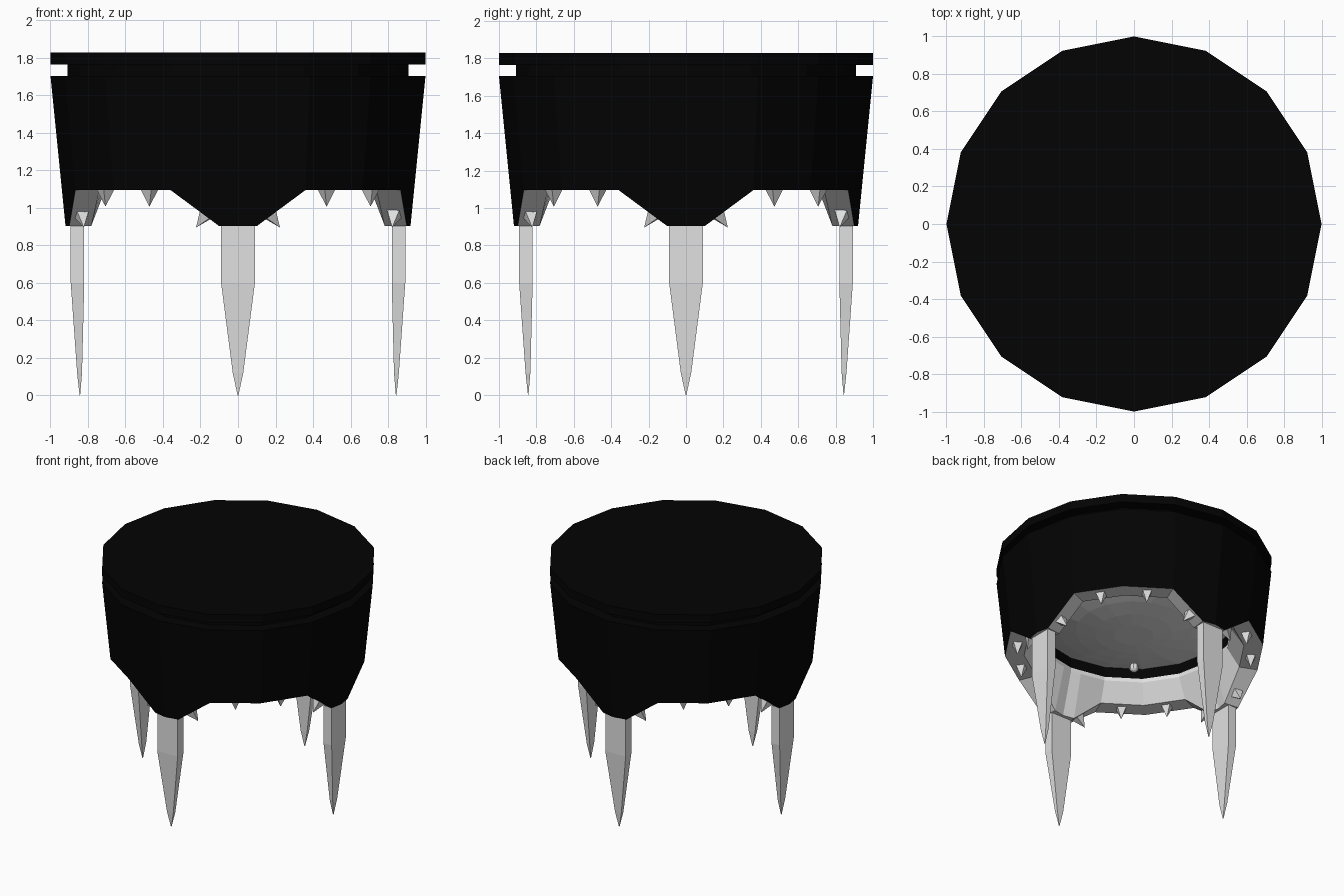
import bpy, bmesh, math
from mathutils import Matrix, Vector

cube = bpy.data.objects.get("Cube")
if cube:
    bpy.data.objects.remove(cube, do_unlink=True)


def material(name, value):
    m = bpy.data.materials.new(name)
    m.use_nodes = True
    m.diffuse_color = (value, value, value, 1)
    bsdf = m.node_tree.nodes["Principled BSDF"]
    bsdf.inputs["Base Color"].default_value = (value, value, value, 1)
    bsdf.inputs["Roughness"].default_value = 0.8
    return m


BLACK = material("matte black", 0.001)
BONE = material("pale bone grey", 0.75)

SIDES = 16
STEP = 360 / SIDES
FOOT = 6.5          # half angle of each lowered foot
RIM_Z, FOOT_Z = 1.095, 0.905
ROUND = [i * STEP for i in range(SIDES)]
SCALLOP = [q + a for q in (0, 90, 180, 270)
           for a in (0, FOOT, STEP, 45, 90 - STEP, 90 - FOOT)]


def on_polygon(angle, r, z):
    """Point on a sixteen-sided outline with corner radius r."""
    half = STEP / 2
    r *= math.cos(math.radians(half)) / math.cos(math.radians(angle % STEP - half))
    a = math.radians(angle)
    return Vector((r * math.cos(a), r * math.sin(a), z))


def edge_z(angle):
    a = angle % 90
    return FOOT_Z if min(a, 90 - a) <= FOOT + 0.01 else RIM_Z


def finish(name, bm, mats):
    bmesh.ops.recalc_face_normals(bm, faces=bm.faces)
    mesh = bpy.data.meshes.new(name)
    bm.to_mesh(mesh)
    bm.free()
    for m in mats:
        mesh.materials.append(m)
    obj = bpy.data.objects.new(name, mesh)
    bpy.context.collection.objects.link(obj)
    return obj


def loft(name, rows, mats, band_mats=None, cap_first=False, cap_last=False):
    """Skin rows of points with quads; optional end caps."""
    bm = bmesh.new()
    rings = [[bm.verts.new(p) for p in row] for row in rows]
    n = len(rings[0])
    for k, (a, b) in enumerate(zip(rings, rings[1:])):
        for i in range(n):
            j = (i + 1) % n
            f = bm.faces.new((a[i], a[j], b[j], b[i]))
            f.material_index = band_mats[k] if band_mats else 0
    if cap_first:
        bm.faces.new(rings[0])
    if cap_last:
        bm.faces.new(rings[-1])
    return finish(name, bm, mats)


def ring(r, z):
    return [on_polygon(a, r, z) for a in ROUND]


def outer_r(z):
    return 1 - (1.705 - z) * 0.1


# Scalloped drum: bone lining and underside, black outside and top ledge
THROAT_R, LINING_TOP = 0.71, 1.265
loft("scalloped_body", [
    [on_polygon(a, THROAT_R, LINING_TOP) for a in SCALLOP],
    [on_polygon(a, THROAT_R, LINING_TOP - 0.03) for a in SCALLOP],
    [on_polygon(a, 0.80, edge_z(a)) for a in SCALLOP],
    [on_polygon(a, outer_r(edge_z(a)), edge_z(a)) for a in SCALLOP],
    [on_polygon(a, 1, 1.705) for a in SCALLOP],
    [on_polygon(a, 0.90, 1.705) for a in SCALLOP],
], (BLACK, BONE), band_mats=(1, 1, 1, 0, 0))

# Inner collar above the lining, and the recessed neck below the lid
BOWL_TOP = 1.345
loft("inner_collar", [ring(THROAT_R, LINING_TOP), ring(THROAT_R, BOWL_TOP + 0.01)], (BLACK,))
loft("recessed_neck", [ring(0.91, 1.69), ring(0.91, 1.77)], (BLACK,))
loft("lid", [ring(1, 1.765), ring(1, 1.83)], (BLACK,), cap_first=True, cap_last=True)

# Shallow bowl hanging inside the drum
SAG = 0.13
bowl = [ring(THROAT_R * t, BOWL_TOP - SAG * (1 - t * t)) for t in (1, 0.8, 0.6, 0.4, 0.2)]
loft("hanging_bowl", bowl, (BONE,), cap_last=True)

# Four tapered claw legs
CLAW = ((0.95, 0.09, 0.82, 0.892), (0.6, 0.09, 0.82, 0.892),
        (0.12, 0.028, 0.832, 0.858), (0, 0.002, 0.842, 0.845))
for k, name in enumerate(("left_leg", "back_leg", "right_leg", "front_leg")):
    turn = Matrix.Rotation(k * math.pi / 2, 3, "Z")
    rows = [[turn @ Vector(p) for p in ((i, -w, z), (o, -w, z), (o, w, z), (i, w, z))]
            for z, w, i, o in CLAW]
    loft(name, rows, (BONE,), cap_first=True, cap_last=True)


def add_tooth(bm, angle, z, lean):
    """Small pyramid under the rim, leaning along the rim by lean."""
    a = math.radians(angle)
    tangent = Vector((-math.sin(a), math.cos(a), 0))
    outward = Vector((math.cos(a), math.sin(a), 0))
    axis = Vector((0, 0, -1)) * math.cos(lean) + tangent * math.sin(lean)
    side = axis.cross(outward)
    frame = Matrix((outward, side, axis)).transposed().to_4x4()
    base = outward * 0.85 + Vector((0, 0, z))
    bmesh.ops.create_cone(bm, cap_ends=True, segments=4, radius1=0.052, radius2=0,
                          depth=0.1, matrix=Matrix.Translation(base + axis * 0.038)
                          @ frame @ Matrix.Rotation(math.pi / 4, 4, "Z"))


# Teeth along the flat rim and on the slopes beside each foot
teeth = bmesh.new()
SLOPE = math.radians(38)
for q in (0, 90, 180, 270):
    for side in (-1, 1):
        add_tooth(teeth, q + 45 + side * STEP / 2, RIM_Z, 0)
        add_tooth(teeth, q + side * 11.6, 0.965, side * SLOPE)
finish("rim_teeth", teeth, (BONE,))

# Small bead on the centre axis
bead = bmesh.new()
bmesh.ops.create_uvsphere(bead, u_segments=8, v_segments=6, radius=0.036,
                          matrix=Matrix.Translation((0, 0, 0.95)))
finish("centre_bead", bead, (BONE,))
